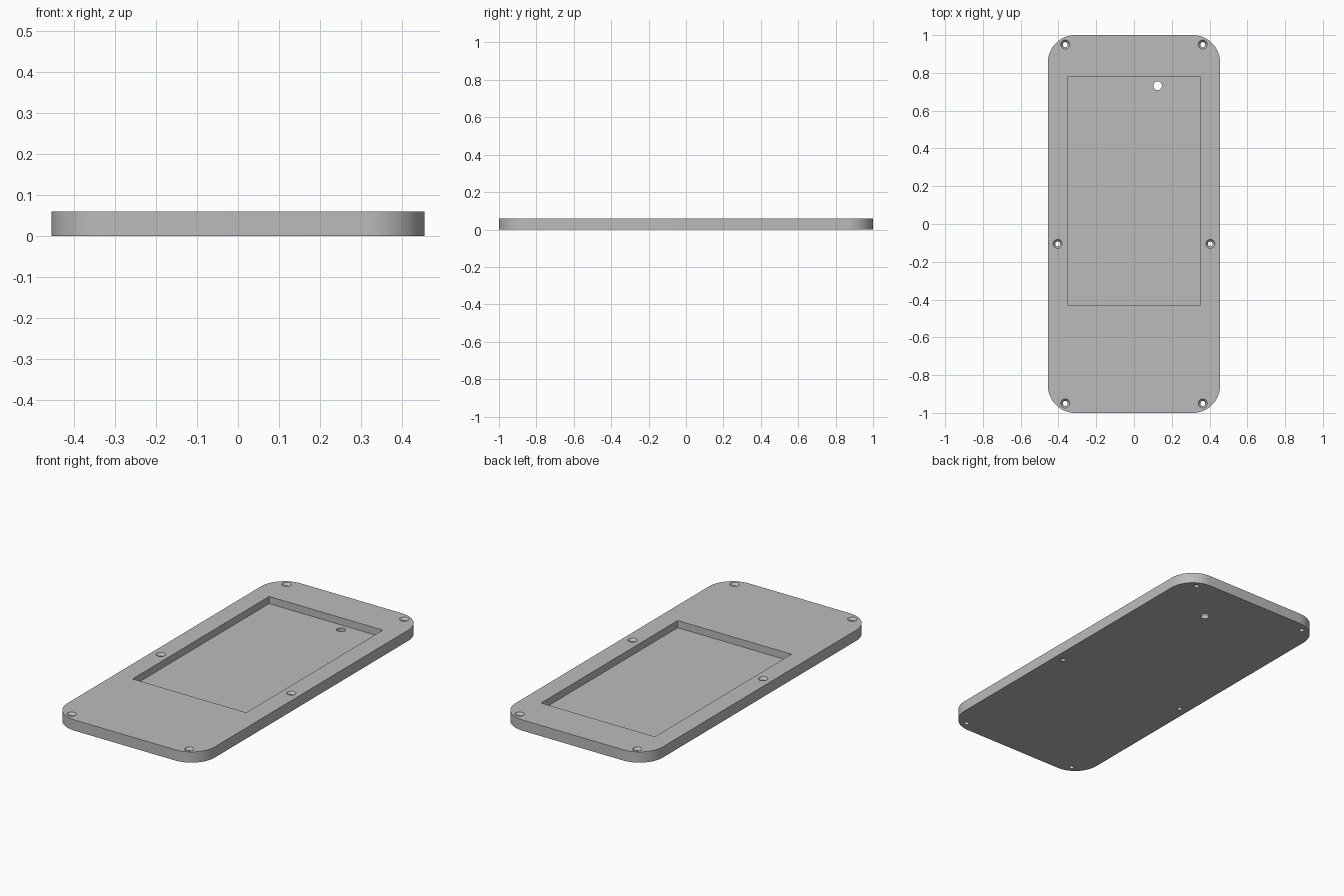
import bpy
import bmesh
from math import sin, cos, pi, radians

old = bpy.data.objects.get("Cube")
if old:
    bpy.data.objects.remove(old, do_unlink=True)

HALF_W, HALF_L, THICK = 0.456, 1.0, 0.06
CORNER_R, FLOOR_Z = 0.145, 0.02

grey = bpy.data.materials.new("plain grey")
grey.use_nodes = True
colour = (0.5, 0.5, 0.5, 1)
grey.diffuse_color = colour
grey.node_tree.nodes["Principled BSDF"].inputs["Base Color"].default_value = colour


def loft(name, rings):
    """Closed solid through a stack of matching outlines."""
    bm = bmesh.new()
    loops = [[bm.verts.new(p) for p in ring] for ring in rings]
    n = len(loops[0])
    for low, high in zip(loops, loops[1:]):
        for i in range(n):
            j = (i + 1) % n
            bm.faces.new((low[i], low[j], high[j], high[i]))
    bm.faces.new(loops[0][::-1])
    bm.faces.new(loops[-1])
    bmesh.ops.recalc_face_normals(bm, faces=bm.faces)
    mesh = bpy.data.meshes.new(name)
    bm.to_mesh(mesh)
    bm.free()
    mesh.materials.append(grey)
    obj = bpy.data.objects.new(name, mesh)
    bpy.context.collection.objects.link(obj)
    return obj


def rounded_outline(hw, hl, r, steps=16):
    pts = []
    for k, (sx, sy) in enumerate(((1, 1), (-1, 1), (-1, -1), (1, -1))):
        for i in range(steps + 1):
            a = pi / 2 * (k + i / steps)
            pts.append((sx * (hw - r) + r * cos(a), sy * (hl - r) + r * sin(a)))
    return pts


def round_cutter(name, x, y, profile, sides=32):
    angles = [2 * pi * i / sides for i in range(sides)]
    return loft(name, [[(x + r * cos(a), y + r * sin(a), z) for a in angles]
                       for r, z in profile])


# Plate with rounded corners
outline = rounded_outline(HALF_W, HALF_L, CORNER_R)
plate = loft("cover_plate", [[(x, y, z) for x, y in outline] for z in (0, THICK)])

# Rectangular pocket in the top
x0, x1, y0, y1 = -0.353, 0.351, -0.428, 0.779
rect = ((x0, y0), (x1, y0), (x1, y1), (x0, y1))
cutters = [loft("pocket_cutter", [[(x, y, z) for x, y in rect]
                                  for z in (FLOOR_Z, THICK + 0.05)])]

# Cable hole through the pocket floor
cutters.append(round_cutter("cable_hole_cutter", 0.125, 0.732,
                            ((0.023, -0.05), (0.023, THICK))))

# Countersunk screw holes
screw = ((0.013, -0.05), (0.013, THICK - 0.014),
         (0.024, THICK), (0.024, THICK + 0.05))
for side in (-1, 1):
    for x, y in ((0.364, 0.95), (0.404, -0.105), (0.364, -0.95)):
        cutters.append(round_cutter("screw_hole_cutter", side * x, y, screw))

# Cut every opening, then drop the cutters
bpy.ops.object.select_all(action="DESELECT")
plate.select_set(True)
bpy.context.view_layer.objects.active = plate
for cutter in cutters:
    cutter.hide_render = True
    mod = plate.modifiers.new("cut", "BOOLEAN")
    mod.operation = "DIFFERENCE"
    mod.solver = "EXACT"
    mod.object = cutter
    bpy.ops.object.modifier_apply(modifier=mod.name)
    bpy.data.objects.remove(cutter, do_unlink=True)

bpy.ops.object.shade_smooth_by_angle(angle=radians(30))
